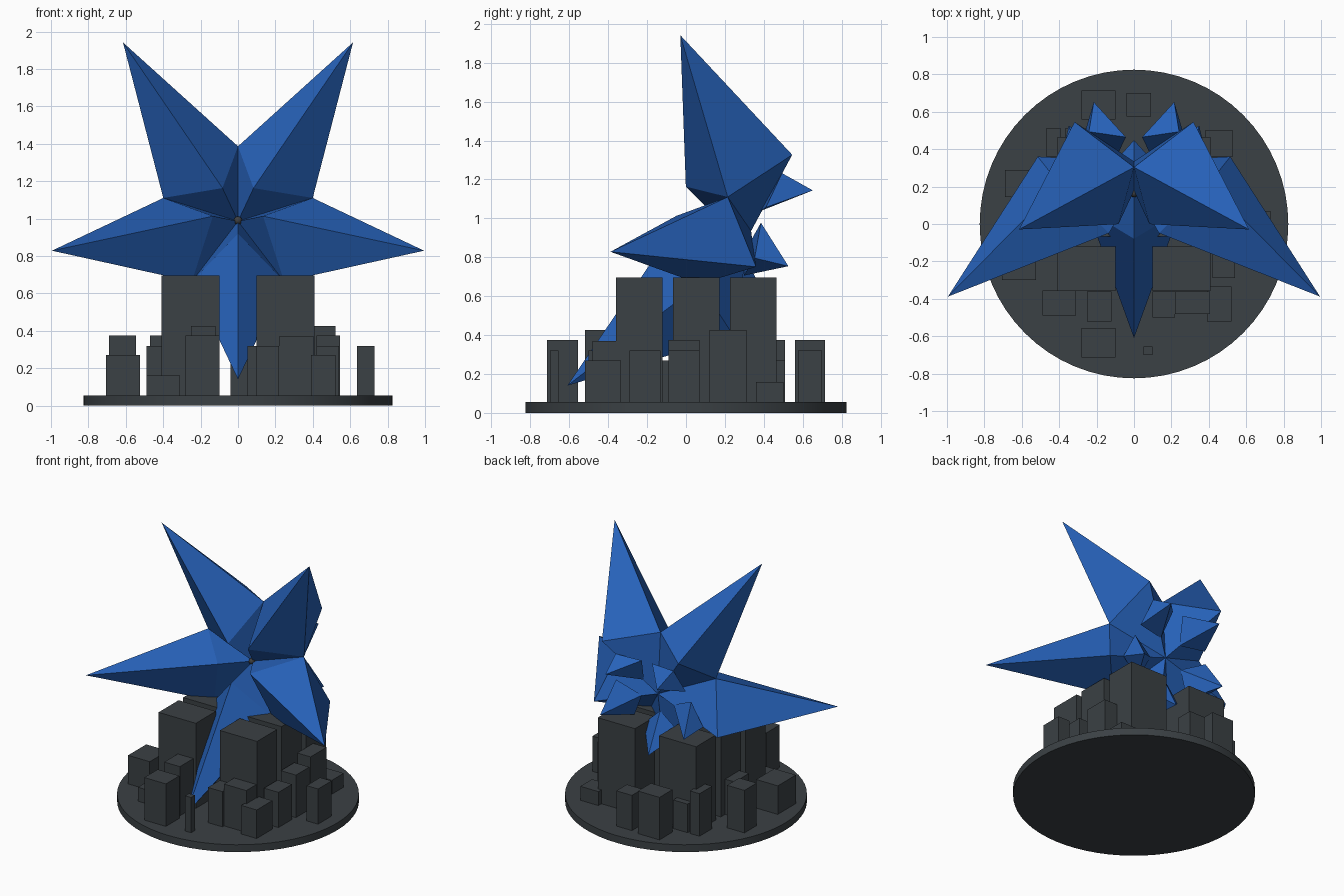
import bpy, bmesh, math
from mathutils import Vector

if "Cube" in bpy.data.objects:
    bpy.data.objects.remove(bpy.data.objects["Cube"])


def material(name, rgb):
    m = bpy.data.materials.new(name)
    m.diffuse_color = (*rgb, 1)
    m.use_nodes = True
    m.node_tree.nodes["Principled BSDF"].inputs["Base Color"].default_value = m.diffuse_color
    return m


BLUE = material("star blue", (0.020, 0.122, 0.49))
GREY = material("city grey", (0.043, 0.052, 0.058))
DARK = material("pin grey", (0.05, 0.05, 0.05))

# Tilted frame of the star: centre of the tip ring, "up" and "forward" axes
CENTRE = Vector((0, -0.289, 1.136))
UP = Vector((0, 0.307, 0.952))
FORWARD = Vector((0, -0.952, 0.307))


def star_point(angle, r, depth, side=0.0):
    """Point at radius r along an arm, moved sideways, and depth behind the tips."""
    c, s = math.cos(angle), math.sin(angle)
    return (CENTRE + Vector((r * c - side * s, 0, 0))
            + UP * (r * s + side * c) - FORWARD * depth)


def finish(name, bm, mat):
    bmesh.ops.remove_doubles(bm, verts=bm.verts, dist=0.0005)
    bmesh.ops.recalc_face_normals(bm, faces=bm.faces)
    me = bpy.data.meshes.new(name)
    bm.to_mesh(me)
    bm.free()
    me.materials.append(mat)
    ob = bpy.data.objects.new(name, me)
    bpy.context.collection.objects.link(ob)
    return ob


def add_faces(bm, faces):
    for f in faces:
        bm.faces.new([bm.verts.new(p) for p in f])


ARM_ANGLES = [math.radians(-90 + 72 * i) for i in range(5)]

# Five long faceted arms meeting at a front hollow and a back hollow
bm = bmesh.new()
front_hub = star_point(0, 0, 0.49)
back_hub = star_point(0, 0, 0.655)
for a in ARM_ANGLES:
    tip = star_point(a, 1.046, 0)
    ridge = star_point(a, 0.141, 0.266)
    heel = star_point(a, 0.541, 0.736)
    for sign in (-1, 1):
        notch = star_point(a + sign * math.radians(36), 0.42, 0.487)
        add_faces(bm, [(tip, ridge, notch), (tip, heel, notch),
                       (front_hub, ridge, notch), (back_hub, heel, notch)])
finish("star_arms", bm, BLUE)

# Short four-sided spikes behind each arm
for i, a in enumerate(ARM_ANGLES):
    bm = bmesh.new()
    tip = star_point(a, 0.366, 0.893)
    base = [star_point(a, 0.14, 0.67), star_point(a, 0.28, 0.69, 0.15),
            star_point(a, 0.41, 0.715), star_point(a, 0.28, 0.69, -0.15)]
    add_faces(bm, [(base[k], base[(k + 1) % 4], tip) for k in range(4)])
    add_faces(bm, [(base[0], base[1], base[2]), (base[0], base[2], base[3])])
    finish(f"back_spike_{i + 1}", bm, BLUE)

# Small round pin in the front hollow
bpy.ops.mesh.primitive_uv_sphere_add(segments=16, ring_count=8, radius=0.022,
                                     location=star_point(0, 0, 0.477))
pin = bpy.context.object
pin.name = "centre_pin"
pin.data.materials.append(DARK)
bpy.ops.object.shade_smooth_by_angle()

# Round base plate
bpy.ops.mesh.primitive_cylinder_add(vertices=64, radius=0.825, depth=0.055,
                                    location=(0, 0, 0.0275))
plate = bpy.context.object
plate.name = "base_plate"
plate.data.materials.append(GREY)
bpy.ops.object.shade_smooth_by_angle()


def block(name, x0, x1, y0, y1, top):
    bm = bmesh.new()
    bmesh.ops.create_cube(bm, size=1)
    z0 = 0.05
    for v in bm.verts:
        v.co = ((x0 + x1) / 2 + v.co.x * (x1 - x0),
                (y0 + y1) / 2 + v.co.y * (y1 - y0),
                (z0 + top) / 2 + v.co.z * (top - z0))
    finish(name, bm, GREY)


# Six tall towers in two columns
for side in (-1, 1):
    for row, y in enumerate((-0.24, 0.052, 0.345)):
        block(f"tower_{row + 1}_{'left' if side < 0 else 'right'}",
              side * 0.255 - 0.155, side * 0.255 + 0.155, y - 0.119, y + 0.119, 0.695)

# Low buildings around the towers: x range, y range, height
LOW = [
    (-0.28, -0.10, 0.56, 0.715, 0.375), (-0.04, 0.09, 0.575, 0.70, 0.32),
    (-0.69, -0.545, 0.145, 0.29, 0.375), (0.38, 0.53, 0.36, 0.50, 0.16),
    (-0.47, -0.39, 0.36, 0.51, 0.375), (-0.37, -0.25, 0.40, 0.51, 0.27),
    (-0.49, -0.31, -0.49, -0.355, 0.16), (-0.25, -0.12, -0.52, -0.36, 0.425),
    (-0.28, -0.10, -0.715, -0.555, 0.375), (0.05, 0.10, -0.70, -0.655, 0.32),
    (0.10, 0.22, -0.50, -0.36, 0.32), (0.22, 0.405, -0.48, -0.36, 0.37),
    (0.39, 0.52, -0.52, -0.335, 0.27), (-0.705, -0.525, -0.30, -0.085, 0.27),
    (0.635, 0.73, -0.09, 0.07, 0.32), (0.42, 0.54, -0.29, -0.13, 0.32),
    (0.41, 0.52, 0.12, 0.31, 0.425), (-0.49, -0.41, -0.05, 0.12, 0.32),
    (0.42, 0.545, -0.09, 0.07, 0.375),
]
for i, b in enumerate(LOW):
    block(f"low_building_{i + 1}", *b)
